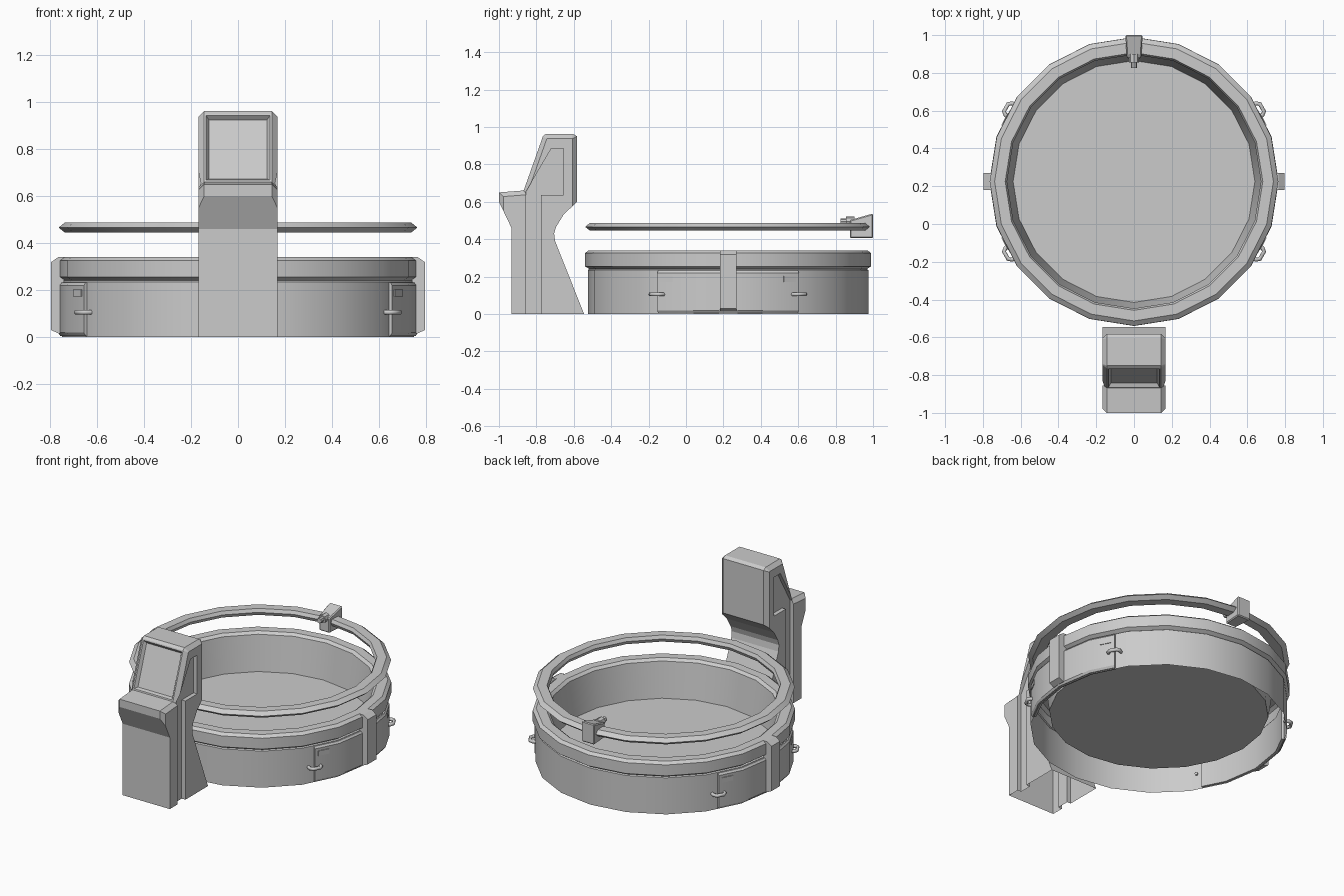
import bpy, bmesh, math
from mathutils import Vector

if "Cube" in bpy.data.objects:
    bpy.data.objects.remove(bpy.data.objects["Cube"])

CY = 0.225                       # centre of the round basin in y
STEP = math.radians(18)          # 20-sided


def finish(name, bm, smooth=False):
    bmesh.ops.recalc_face_normals(bm, faces=bm.faces)
    me = bpy.data.meshes.new(name)
    bm.to_mesh(me)
    bm.free()
    ob = bpy.data.objects.new(name, me)
    bpy.context.collection.objects.link(ob)
    bpy.ops.object.select_all(action='DESELECT')
    ob.select_set(True)
    bpy.context.view_layer.objects.active = ob
    if smooth:
        bpy.ops.object.shade_smooth_by_angle(angle=math.radians(25))
    return ob


def poly_radius(a):
    """Radius factor so that a point at angle a lies on the 20-gon."""
    d = a % STEP - STEP / 2
    return math.cos(STEP / 2) / math.cos(d)


def sweep(profile, angles, full=False, loop=False, floor=False):
    """Sweep an (r, z) profile around the basin axis."""
    bm = bmesh.new()
    rows = []
    for a in angles:
        k = poly_radius(a)
        rows.append([bm.verts.new((r * k * math.cos(a), CY + r * k * math.sin(a), z))
                     for r, z in profile])
    n, m = len(rows), len(profile)
    for i in range(n if full else n - 1):
        p, q = rows[i], rows[(i + 1) % n]
        for j in range(m if loop else m - 1):
            k = (j + 1) % m
            bm.faces.new((p[j], q[j], q[k], p[k]))
    if floor:
        bm.faces.new([r[-1] for r in rows])
    if loop and not full:
        bm.faces.new(rows[0])
        bm.faces.new(rows[-1])
    return bm


def prism(points, lo, hi, place):
    """Extrude a 2D outline between lo and hi; place(u, v, w) gives xyz."""
    bm = bmesh.new()
    a = [bm.verts.new(place(u, v, lo)) for u, v in points]
    b = [bm.verts.new(place(u, v, hi)) for u, v in points]
    bm.faces.new(a)
    bm.faces.new(b)
    for i in range(len(a)):
        j = (i + 1) % len(a)
        bm.faces.new((a[i], a[j], b[j], b[i]))
    bmesh.ops.recalc_face_normals(bm, faces=bm.faces)
    return bm


def yz(u, v, w):
    return (w, u, v)


circle = [i * STEP for i in range(20)]

# basin: open-bottomed wall, rim, inner wall and raised floor
finish("basin", sweep([(.75, 0), (.75, .235), (.742, .24), (.765, .255), (.765, .325),
                       (.745, .34), (.69, .34), (.672, .325), (.64, .10)],
                      circle, full=True, floor=True), True)

# floating ring
finish("floating_ring", sweep([(.764, .466), (.738, .487), (.682, .487), (.672, .466),
                               (.682, .445), (.738, .445)],
                              circle, full=True, loop=True), True)

for side, s in (("right", 1), ("left", -1)):
    base = 0 if s > 0 else math.pi
    # curved side panel
    arc = [base + math.radians(d) for d in (-30, -18, 0, 18, 30)]
    finish("side_panel_" + side,
           sweep([(.735, .005), (.757, .005), (.766, .018), (.766, .22), (.757, .232),
                  (.735, .232)], arc, loop=True), True)
    # upright strap
    finish("strap_" + side,
           prism([(.74, .015), (.765, .015), (.797, .03), (.797, .318), (.765, .34), (.74, .34)],
                 CY - .044, CY + .044, lambda u, v, w: (s * u, w, v)))
    for end, t in (("front", -1), ("back", 1)):
        # staple-shaped clip across the panel end
        a = math.radians(30) * t
        rad = Vector((s * math.cos(a), math.sin(a), 0))
        tan = Vector((-s * math.sin(a), math.cos(a), 0))
        cu = bpy.data.curves.new("clip", 'CURVE')
        cu.dimensions = '3D'
        cu.bevel_depth = .011
        cu.bevel_resolution = 1
        cu.use_fill_caps = True
        sp = cu.splines.new('POLY')
        path = [(-.036, .735), (-.036, .765), (-.022, .782), (.022, .782), (.036, .765), (.036, .735)]
        sp.points.add(len(path) - 1)
        for p, (u, r) in zip(sp.points, path):
            p.co = (*(Vector((0, CY, .105)) + rad * r + tan * u), 1)
        ob = bpy.data.objects.new("clip_%s_%s" % (side, end), cu)
        bpy.context.collection.objects.link(ob)
        # thin latch plate
        angs = sorted(base + s * t * math.radians(d) for d in (23, 28.5))
        finish("latch_%s_%s" % (side, end),
               sweep([(.76, .172), (.77, .172), (.77, .203), (.76, .203)], angs, loop=True))

# control stand: side outline, chamfered head, recessed screen
outline = [(-.933, 0), (-.933, .46), (-1.0, .60), (-1.0, .65), (-.868, .66), (-.765, .95),
           (-.75, .963), (-.604, .963), (-.583, .95), (-.583, .60), (-.655, .53), (-.695, .465),
           (-.705, .43), (-.70, .39), (-.545, 0)]
bm = prism(outline, -.168, .168, yz)
edges = [e for e in bm.edges
         if abs(e.verts[0].co.x - e.verts[1].co.x) < .01
         and sum(v.co.z for v in e.verts) / 2 > .62]
bmesh.ops.bevel(bm, geom=edges, offset=.024, segments=1, affect='EDGES')
bm.normal_update()
screen = max((f for f in bm.faces if f.normal.y < -.8 and f.calc_center_median().z > .7),
             key=lambda f: f.calc_area())
bmesh.ops.inset_region(bm, faces=[screen], thickness=.012)
bmesh.ops.inset_region(bm, faces=[screen], thickness=.018, depth=-.02)
stand = finish("control_stand", bm)

# side channels cut into the stand
channel = [(-.855, -.1), (-.855, .655), (-.72, .885), (-.655, .885), (-.655, .635),
           (-.775, .635), (-.775, -.1)]
for s in (-1, 1):
    cut = finish("channel_cutter", prism(channel, *sorted((s * .142, s * .25)), yz))
    cut.hide_render = True
    bpy.context.view_layer.objects.active = stand
    mod = stand.modifiers.new("channel", 'BOOLEAN')
    mod.operation = 'DIFFERENCE'
    mod.solver = 'EXACT'
    mod.object = cut
    bpy.ops.object.modifier_apply(modifier=mod.name)
    bpy.data.objects.remove(cut)

# the stand is hollow underneath
bm = bmesh.new()
bm.from_mesh(stand.data)
bmesh.ops.delete(bm, geom=[f for f in bm.faces if all(abs(v.co.z) < 1e-3 for v in f.verts)],
                 context='FACES')
bm.to_mesh(stand.data)
bm.free()

# spout clamp on the ring
bm = prism([(.877, .405), (1.0, .405), (1.0, .537), (.877, .502)], -.046, .046, yz)
for v in bm.verts:
    if v.co.y < .9:
        v.co.x *= .82
bmesh.ops.bevel(bm, geom=bm.edges[:], offset=.006, segments=1, affect='EDGES')
finish("spout_clamp", bm)

# spout: stepped nozzle pointing inward
for name, r, y0, y1 in (("spout_collar", .026, .855, .90), ("spout_tip", .016, .825, .87)):
    ring = [(r * math.cos(i * math.pi / 4), .495 + r * math.sin(i * math.pi / 4)) for i in range(8)]
    finish(name, prism(ring, y0, y1, lambda u, v, w: (u, w, v)), True)
